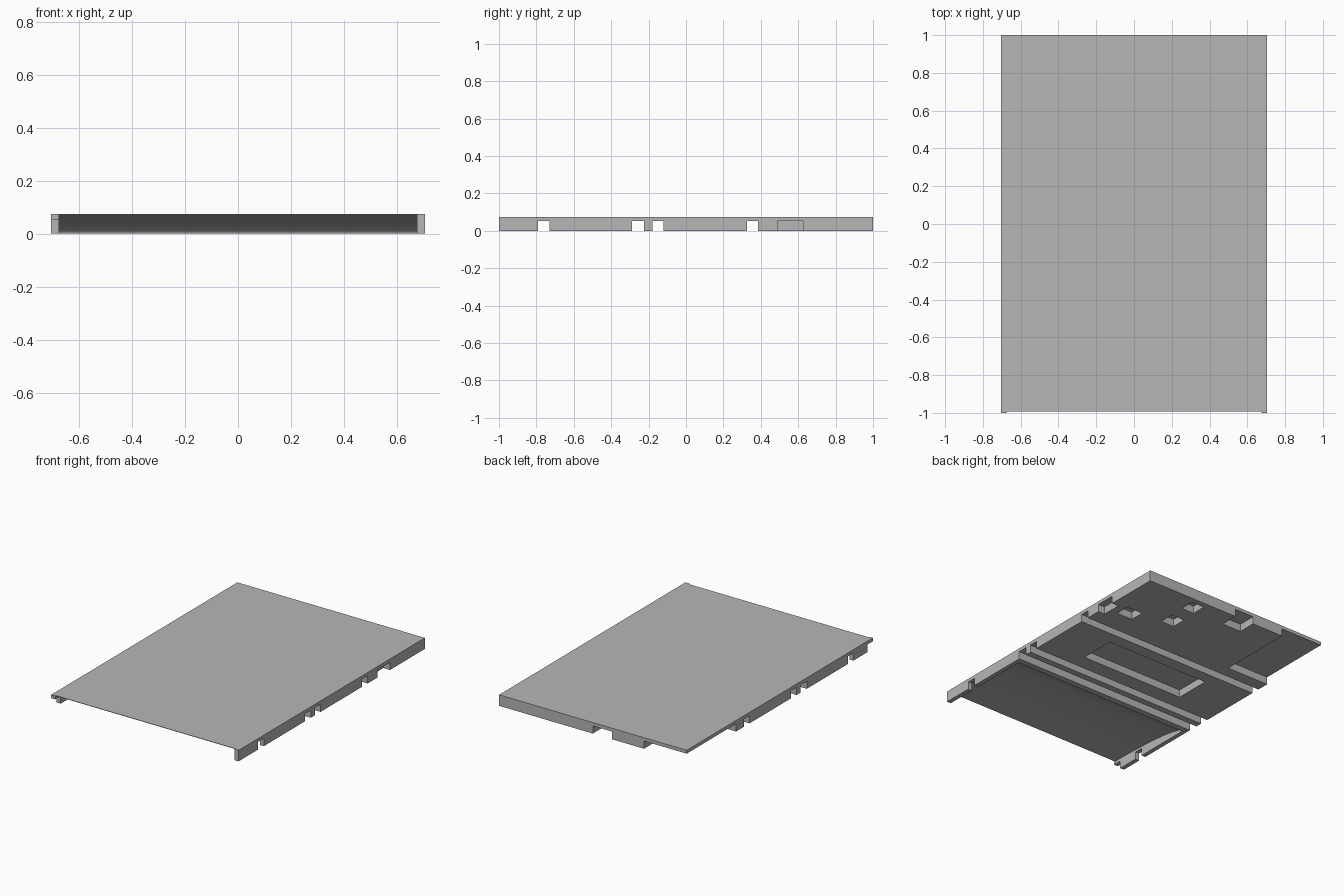
import bpy
import bmesh
from math import sin, cos, pi, radians

if "Cube" in bpy.data.objects:
    bpy.data.objects.remove(bpy.data.objects["Cube"], do_unlink=True)

W, L, H = 0.705, 1.0, 0.075   # half width, half length, height
CUT = 0.052                   # depth of grooves and pockets
OVER = 0.1                    # how far cutters pass the outside

grey = bpy.data.materials.new("plain grey")
grey.use_nodes = True
grey.diffuse_color = (0.47, 0.47, 0.47, 1)
grey.node_tree.nodes["Principled BSDF"].inputs["Base Color"].default_value = grey.diffuse_color


def prism(name, profile, x0, x1):
    """Extrude a (y, z) profile along x."""
    bm = bmesh.new()
    face = bm.faces.new([bm.verts.new((x0, y, z)) for y, z in profile])
    grown = bmesh.ops.extrude_face_region(bm, geom=[face])["geom"]
    verts = [g for g in grown if isinstance(g, bmesh.types.BMVert)]
    bmesh.ops.translate(bm, verts=verts, vec=(x1 - x0, 0, 0))
    bmesh.ops.recalc_face_normals(bm, faces=bm.faces)
    mesh = bpy.data.meshes.new(name)
    bm.to_mesh(mesh)
    bm.free()
    mesh.materials.append(grey)
    obj = bpy.data.objects.new(name, mesh)
    bpy.context.collection.objects.link(obj)
    return obj


def box(name, x0, x1, y0, y1, z0, z1):
    return prism(name, [(y0, z0), (y1, z0), (y1, z1), (y0, z1)], x0, x1)


panel = box("panel", -W, W, -L, L, 0, H)
cutters = []

# Grooves running right across the underside
for y0, y1 in [(-0.79, -0.73), (-0.29, -0.225), (-0.18, -0.12), (0.325, 0.385)]:
    cutters.append(box("groove_cutter", -W - OVER, W + OVER, y0, y1, -OVER, CUT))

# Pockets, edge notches, open corner and cut foot: x0, x1, y0, y1
pockets = [
    (0.655, W + OVER, 0.49, 0.625),
    (0.48, 0.60, 0.55, 0.65),
    (0.22, 0.32, 0.65, 0.755),
    (0.23, 0.325, 0.86, 0.96),
    (-0.145, 0.0, 0.875, L + OVER),
    (-0.385, 0.40, -0.01, 0.24),
    (-W - OVER, -0.385, 0.47, L + OVER),
    (-W - OVER, -0.66, -L - OVER, -0.94),
]
for x0, x1, y0, y1 in pockets:
    cutters.append(box("pocket_cutter", x0, x1, y0, y1, -OVER, CUT))

# Curved hollow under the front, leaving a thin lip between two side walls
back, lip, steps = -0.33, -0.992, 24
curve = [(lip + (back - lip) * cos(i / steps * pi / 2), 0.072 * sin(i / steps * pi / 2))
         for i in range(steps + 1)]
outside = [(lip, H + OVER), (-L - OVER, H + OVER), (-L - OVER, -OVER), (back, -OVER)]
cutters.append(prism("hollow_cutter", curve + outside, -0.675, 0.675))

# Carve the panel
bpy.ops.object.select_all(action="DESELECT")
panel.select_set(True)
bpy.context.view_layer.objects.active = panel
for cutter in cutters:
    cutter.hide_render = True
    mod = panel.modifiers.new("carve", "BOOLEAN")
    mod.operation = "DIFFERENCE"
    mod.solver = "EXACT"
    mod.object = cutter
    bpy.ops.object.modifier_apply(modifier=mod.name)
    bpy.data.objects.remove(cutter, do_unlink=True)

bpy.ops.object.shade_smooth_by_angle(angle=radians(30))
